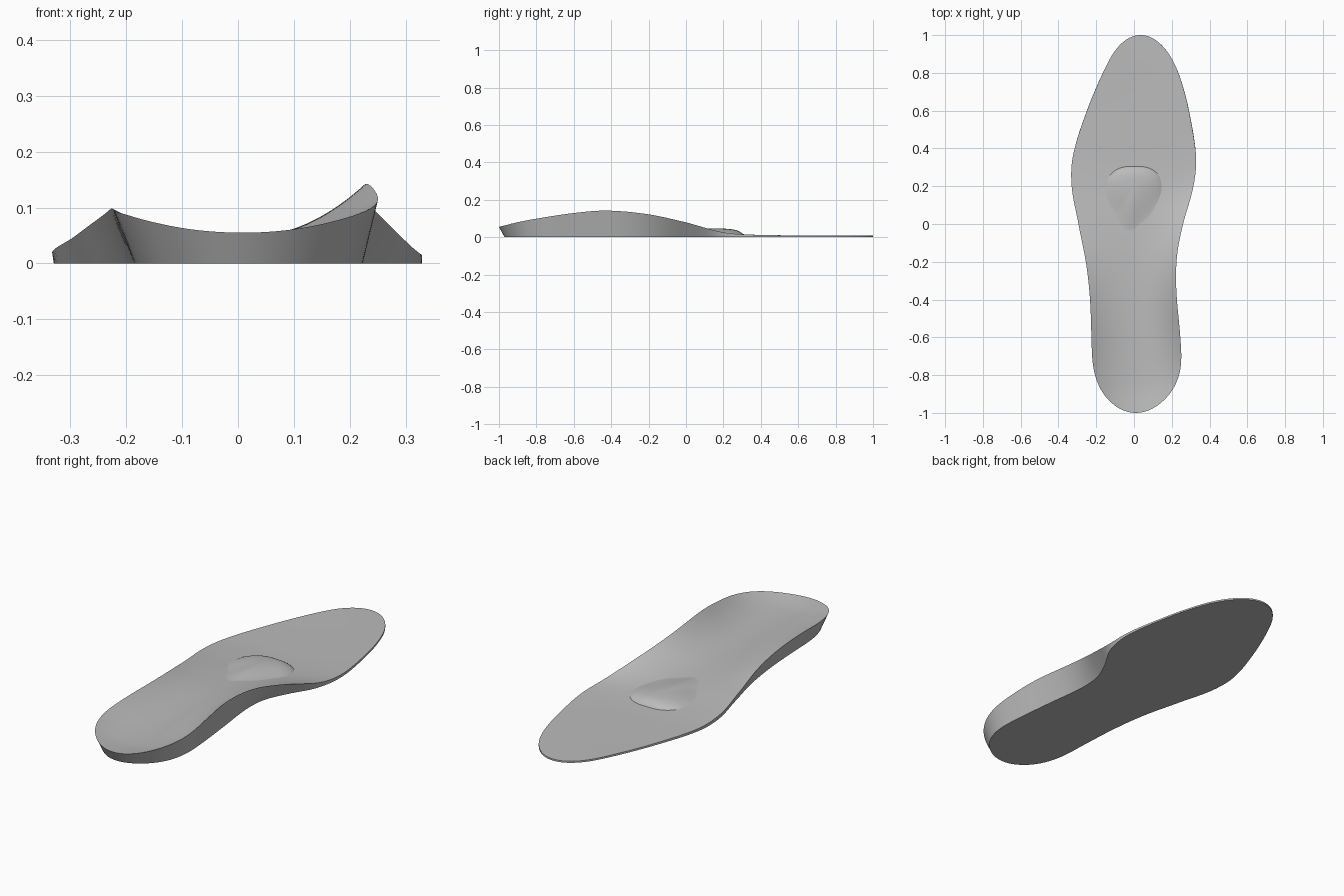
import bpy, bmesh, math

cube = bpy.data.objects.get("Cube")
if cube:
    bpy.data.objects.remove(cube, do_unlink=True)

# Lengthwise profiles: (position from heel to toe, value)
WIDTH = [(-1, .41), (-.9, .4), (-.8, .37), (-.6, .294), (-.4, .251), (-.2, .245),
         (0, .277), (.2, .329), (.35, .349), (.6, .337), (.8, .333), (1, .35)]
CENTRE = [(-1, .01), (-.8, .016), (-.6, .01), (-.2, -.015), (0, -.017), (.4, .005),
          (.8, .035), (1, .035)]
OUTER_RIM = [(-1, .055), (-.9, .076), (-.8, .089), (-.6, .098), (-.4, .093), (-.2, .076),
             (0, .047), (.2, .024), (.4, .012), (1, .008)]
ARCH_RIM = [(-1, .055), (-.9, .08), (-.8, .099), (-.6, .129), (-.42, .142), (-.2, .122),
            (0, .079), (.2, .026), (.4, .012), (1, .008)]
MIDDLE = [(-1, .055), (-.85, .043), (-.4, .045), (-.2, .043), (0, .033), (.2, .018),
          (.4, .01), (1, .008)]
OUTER_TUCK = [(-1, .16), (-.6, .16), (-.2, .12), (0, .07), (.2, .02), (.4, 0), (1, 0)]
ARCH_TUCK = [(-1, .12), (-.4, .13), (-.08, .25), (.05, .16), (.18, .03), (.35, 0), (1, 0)]
# Pad radius by compass angle in degrees
PAD = [(-180, .15), (-124, .18), (-97, .25), (-80, .21), (-40, .156), (8, .147),
       (25, .143), (90, .106), (164, .146), (180, .15)]


def sample(points, p):
    """Smooth interpolation through the points."""
    p = min(max(p, points[0][0]), points[-1][0])
    last = len(points) - 1
    i = next(k for k in range(last) if p <= points[k + 1][0])

    def slope(k):
        a, b = points[max(k - 1, 0)], points[min(k + 1, last)]
        return (b[1] - a[1]) / (b[0] - a[0])

    (x0, v0), (x1, v1) = points[i], points[i + 1]
    h = x1 - x0
    s = (p - x0) / h
    ease = s * s * (3 - 2 * s)
    return (v0 + (v1 - v0) * ease + h * s * (1 - s) ** 2 * slope(i)
            - h * s * s * (1 - s) * slope(i + 1))


def half_width(y):
    return sample(WIDTH, y) * math.sqrt(max(1 - y * y, 1e-6))


def top_height(t, y):
    """Cupped upper surface; t runs from -1 to 1 across the width."""
    rim = sample(ARCH_RIM if t > 0 else OUTER_RIM, y)
    mid = sample(MIDDLE, y)
    return mid + (rim - mid) * min(abs(t), 1) ** 2.2


def finish(bm, name, material):
    bmesh.ops.recalc_face_normals(bm, faces=bm.faces)
    mesh = bpy.data.meshes.new(name)
    bm.to_mesh(mesh)
    bm.free()
    mesh.materials.append(material)
    obj = bpy.data.objects.new(name, mesh)
    bpy.context.collection.objects.link(obj)
    bpy.ops.object.select_all(action='DESELECT')
    obj.select_set(True)
    bpy.context.view_layer.objects.active = obj
    bpy.ops.object.shade_smooth_by_angle(angle=math.radians(40))
    return obj


def bridge(bm, rings):
    for a, b in zip(rings, rings[1:]):
        for k in range(len(a)):
            j = (k + 1) % len(a)
            bm.faces.new((a[k], a[j], b[j], b[k]))


grey = bpy.data.materials.new("foam grey")
grey.use_nodes = True
color = (.5, .5, .5, 1)
grey.diffuse_color = color
grey.node_tree.nodes["Principled BSDF"].inputs["Base Color"].default_value = color

# Insole body: closed cross-sections lofted from heel to toe
STATIONS, ACROSS = 120, 32
body = bmesh.new()
rings = []
for s in range(STATIONS + 1):
    y = -math.cos(math.pi * s / STATIONS)
    w, c = half_width(y), sample(CENTRE, y)
    steps = [2 * k / ACROSS - 1 for k in range(ACROSS + 1)]
    ring = [body.verts.new((c + t * w, y, top_height(t, y))) for t in steps]
    heel = max(0, (-y - .6) / .4)
    for t in reversed(steps):
        tuck = sample(ARCH_TUCK if t > 0 else OUTER_TUCK, y)
        ring.append(body.verts.new((c + t * w * (1 - tuck), y + .03 * heel ** 2, 0)))
    rings.append(ring)
bridge(body, rings)
body.faces.new(rings[0])
body.faces.new(rings[-1])
finish(body, "insole_body", grey)

# Forefoot pad: teardrop dome, steep toward the toe, fading toward the heel
SPOKES, LEVELS = 72, 16
pad = bmesh.new()
rings = []
for level in range(1, LEVELS + 1):
    r = level / LEVELS
    ring = []
    for k in range(SPOKES):
        degrees = 360 * k / SPOKES - 180
        a = math.radians(degrees)
        reach = r * sample(PAD, degrees)
        x, y = reach * math.cos(a), .2 + reach * math.sin(a)
        front = (1 + math.sin(a)) / 2
        steep = (1 - r ** 4) ** .8
        soft = (1 - r * r) ** 1.5
        lift = .028 * (soft + (steep - soft) * front) - .001 * r
        t = (x - sample(CENTRE, y)) / half_width(y)
        ring.append(pad.verts.new((x, y, top_height(t, y) + lift)))
    rings.append(ring)
bridge(pad, rings)
pad.faces.new(rings[0])
finish(pad, "forefoot_pad", grey)
